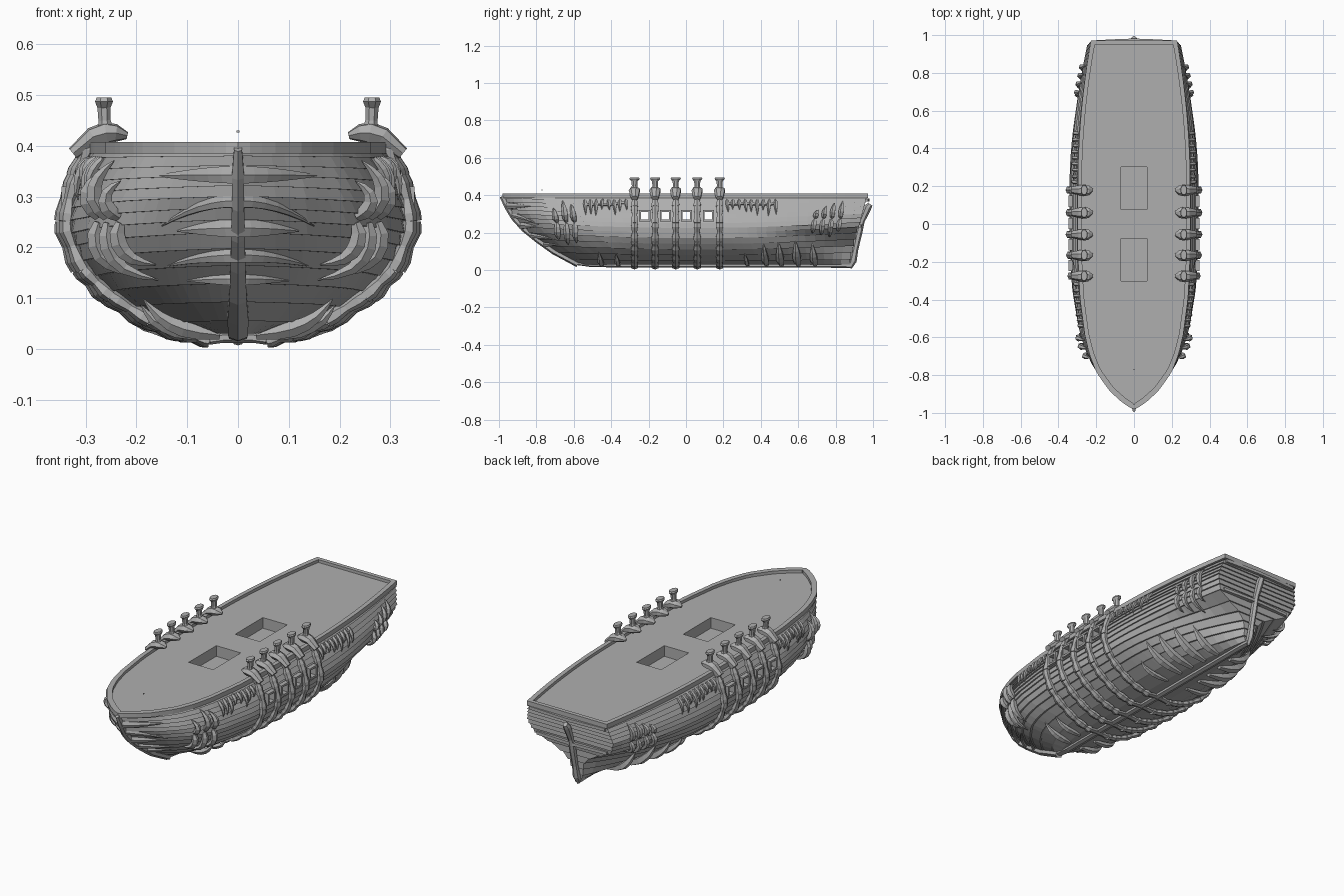
import bpy, bmesh, math, random
from mathutils import Vector, Matrix

if "Cube" in bpy.data.objects:
    bpy.data.objects.remove(bpy.data.objects["Cube"])

random.seed(4)
grey = bpy.data.materials.new("weathered_grey")
grey.diffuse_color = (0.43, 0.43, 0.43, 1)
grey.use_nodes = True
grey.node_tree.nodes["Principled BSDF"].inputs["Base Color"].default_value = grey.diffuse_color


def interp(tab, v):
    if v <= tab[0][0]:
        return tab[0][1]
    for (a, p), (b, q) in zip(tab, tab[1:]):
        if v <= b:
            return p + (q - p) * (v - a) / (b - a)
    return tab[-1][1]


# Hull lines: beam, bow and stern position, stern fullness by height; bow fullness by length
BEAM = [(.02, 0), (.03, .06), (.045, .13), (.07, .19), (.12, .265), (.17, .31), (.24, .336), (.3, .326), (.4, .286)]
BOW = [(.02, -.54), (.03, -.57), (.1, -.70), (.2, -.84), (.3, -.93), (.4, -.975)]
STERN = [(.03, .87), (.22, .91), (.24, .925), (.4, .965)]
TRANSOM = [(.03, .15), (.12, .12), (.18, .3), (.22, .62), (.3, .74), (.4, .76)]
FULL = [(0, 0), (.02, .2), (.05, .42), (.1, .66), (.15, .79), (.2, .87), (.3, .96), (.42, 1)]
DECK = .393


def width(s, z):
    k = max(0, (s - .6) / .4) ** 2
    return interp(BEAM, z) * interp(FULL, s) * (1 - (1 - interp(TRANSOM, z)) * k)


def hull_y(s, z):
    a = interp(BOW, z)
    return a + s * (interp(STERN, z) - a)


def skin(y, z, off=0.0):
    """Point on the starboard hull, pushed out along the section normal."""
    def w(zz):
        a = interp(BOW, zz)
        return width(min(1, max(0, (y - a) / (interp(STERN, zz) - a))), zz)
    n = Vector((1, 0, -(w(z + .012) - w(z - .012)) / .024)).normalized()
    return Vector((w(z), y, z)) + n * off


def finish(name, bm, mirror=False):
    if mirror:
        dup = bmesh.ops.duplicate(bm, geom=bm.verts[:] + bm.edges[:] + bm.faces[:])["geom"]
        bmesh.ops.scale(bm, vec=(-1, 1, 1), verts=[g for g in dup if isinstance(g, bmesh.types.BMVert)])
    bmesh.ops.recalc_face_normals(bm, faces=bm.faces[:])
    me = bpy.data.meshes.new(name)
    bm.to_mesh(me)
    bm.free()
    me.materials.append(grey)
    ob = bpy.data.objects.new(name, me)
    bpy.context.collection.objects.link(ob)
    return ob


def bridge(bm, rings):
    for a, b in zip(rings, rings[1:]):
        for i in range(len(a)):
            j = (i + 1) % len(a)
            bm.faces.new((a[i], a[j], b[j], b[i]))


def tube(bm, pts, radii, sides=6, ref=(0, 1, 0)):
    """Faceted limb along a path; each radius is (along ref, across ref)."""
    rings = []
    for i, p in enumerate(pts):
        t = (Vector(pts[min(i + 1, len(pts) - 1)]) - Vector(pts[max(i - 1, 0)])).normalized()
        b = t.cross(Vector(ref)).normalized()
        a = b.cross(t)
        ra, rb = radii[i]
        ang = [2 * math.pi * (k + .5) / sides for k in range(sides)]
        rings.append([bm.verts.new(Vector(p) + a * ra * math.cos(q) + b * rb * math.sin(q)) for q in ang])
    bridge(bm, rings)
    bm.faces.new(rings[0])
    bm.faces.new(rings[-1][::-1])


def box(bm, c, size):
    m = Matrix.Translation(c) @ Matrix.Diagonal((*size, 1))
    bmesh.ops.create_cube(bm, size=1, matrix=m)


# Hull with lapped strakes and a flat deck
N = 44
levels = [.03, .05, .08, .11, .14, .17, .2, .225, .25, .275, .3, .325, .35, .375, DECK]


def hull_row(bm, z0, off):
    right = []
    for i in range(N + 1):
        s = (i / N) ** 1.4 if i < N else 1
        z = z0 + .03 * (2 * s - 1) ** 2 * max(0, math.sin(math.pi * (z0 - .03) / (DECK - .03)))
        y = hull_y(s, z) + off * (2 * s - 1)
        right.append((width(s, z) + off * min(1, s * 12), y, z))
    pts = right + [(-x, y, z) for x, y, z in right[:0:-1]]
    return [bm.verts.new(p) for p in pts]


bm = bmesh.new()
rows = []
for z0, z1 in zip(levels, levels[1:]):
    rows += [hull_row(bm, z0, .007), hull_row(bm, z1, 0)]
bridge(bm, rows)
bm.faces.new(rows[0])
bm.faces.new(rows[-1][::-1])
hull = finish("hull", bm)

# Cut hatches and gun ports
RIBS = [-.275, -.165, -.055, .06, .18]
PORTS = [(a + b) / 2 for a, b in zip(RIBS, RIBS[1:])]
bm = bmesh.new()
for y in (-.19, .19):
    box(bm, (0, y, DECK), (.14, .225, .11))
for y in PORTS:
    box(bm, (0, y, .29), (1, .04, .04))
cutter = finish("opening_cutter", bm)
cutter.hide_render = True
mod = hull.modifiers.new("openings", "BOOLEAN")
mod.object, mod.operation, mod.solver = cutter, "DIFFERENCE", "EXACT"
bpy.context.view_layer.objects.active = hull
bpy.ops.object.modifier_apply(modifier=mod.name)
bpy.data.objects.remove(cutter)

# Raised rail around the deck
bm = bmesh.new()
rings = []
for off, z in ((.009, .385), (.009, .408), (-.012, .408), (-.012, .385)):
    side = []
    for i in range(N + 1):
        s = (i / N) ** 1.4
        side.append((max(0, width(s, DECK) + off) if i else 0, hull_y(s, DECK) + off * (2 * s - 1), z))
    rings.append([bm.verts.new(p) for p in side + [(-x, y, zz) for x, y, zz in side[:0:-1]]])
bridge(bm, rings + rings[:1])
finish("deck_rail", bm)

# Port frames
bm = bmesh.new()
for y in PORTS:
    for d in (-.025, .025):
        box(bm, (.337, y + d, .29), (.022, .01, .06))
        box(bm, (.337, y, .29 + d), (.022, .06, .01))
finish("port_frames", bm, True)

# Jointed bone ribs around the midship
joints = [.03, .042, .068, .115, .165, .25, .335, .4]
bm = bmesh.new()
for y in RIBS:
    tube(bm, [(-.001, y, .022), (.03, y, .022), skin(y, .03, .012)], [(.017, .01)] * 3)
    for a, b in zip(joints, joints[1:]):
        pts = [skin(y, a + (b - a) * t, .013) for t in (0, .18, .5, .82, 1)]
        tube(bm, pts, [(w, w * .72) for w in (.021, .022, .015, .021, .019)])
finish("bone_ribs", bm, True)

# Knuckle and flared post topping each rib
bm = bmesh.new()
for y in RIBS:
    tube(bm, [(.218, y, .42), (.24, y, .425), (.26, y, .425), (.285, y, .418), (.325, y, .385)],
         [(.008, .007), (.028, .018), (.032, .023), (.029, .02), (.02, .013)], 7)
    tube(bm, [(.26, y, .425), (.263, y, .45), (.264, y, .475), (.264, y, .487), (.264, y, .495)],
         [(.021, .018), (.016, .013), (.018, .014), (.03, .019), (.026, .016)], 8)
finish("rib_posts", bm, True)


def claw(bm, y0, z0, y1, z1, r, off=.008):
    """Curved spike lying on the hull, blunt at the first end."""
    pts, rad = [], []
    for i in range(7):
        t = i / 6
        pts.append(skin(y0 + (y1 - y0) * t, z0 + (z1 - z0) * t, off * (.4 + 1.8 * math.sin(math.pi * t))))
        k = (.55, .9, 1, .9, .7, .42, .06)[i] * r
        rad.append((k, k * .9))
    tube(bm, pts, rad, 5)


# Large claws at bow and stern quarters
bm = bmesh.new()
for y, a, b in ((-.69, .17, .33), (-.64, .14, .37), (-.595, .15, .35)):
    claw(bm, y, .26, y - .02, b, .018, .013)
    claw(bm, y, .25, y + .01, a, .019, .013)
finish("bow_claws", bm, True)
bm = bmesh.new()
for y, a, b in ((.69, .2, .32), (.735, .19, .34), (.78, .18, .36), (.825, .21, .37)):
    claw(bm, y, .28, y + .015, b, .015, .009)
    claw(bm, y, .27, y - .015, a, .015, .009)
finish("stern_claws", bm, True)

# Claws gripping the bottom of the hull
bm = bmesh.new()
for y, z, r in ((-.45, .1, .018), (-.36, .09, .016), (.33, .09, .015), (.43, .14, .022),
                (.51, .15, .024), (.6, .16, .025), (.69, .145, .022)):
    claw(bm, y, .03, y - .015, z, r, .008)
finish("bottom_claws", bm, True)

# Hanging fangs below the rail
bm = bmesh.new()
for y0, y1, n in ((-.54, -.32, 8), (.22, .48, 9)):
    ys = [y0 + (y1 - y0) * i / (n - 1) for i in range(n)]
    tube(bm, [skin(y, .352 + random.uniform(-.006, .006), .008) for y in ys],
         [(.008, .007)] * n, 5, (0, 0, 1))
    for y in ys:
        claw(bm, y, .375, y + random.uniform(-.008, .008), random.uniform(.285, .325), .011, .007)
finish("side_fangs", bm, True)

# Stem post, keel and stern bone
bm = bmesh.new()
stem = [(z, interp(BOW, z)) for z in (.395, .34, .28, .22, .16, .1, .06, .03)]
tube(bm, [(0, y - .008, z) for z, y in stem], [(w, .016) for w in (.009, .014, .014, .016, .017, .02, .024, .022)],
     6, (1, 0, 0))
finish("stem_post", bm)
bm = bmesh.new()
tube(bm, [(0, -.58, .034), (0, -.5, .026), (0, .1, .024), (0, .84, .025), (0, .885, .022)],
     [(.018, .008), (.02, .011), (.02, .011), (.018, .013), (.016, .012)], 6, (1, 0, 0))
finish("keel", bm)
bm = bmesh.new()
tube(bm, [(0, .985, .352), (0, .972, .335), (0, .94, .26), (0, .925, .2), (0, .905, .11), (0, .893, .05), (0, .875, .012)],
     [(.012, .014), (.019, .02), (.014, .015), (.016, .018), (.014, .016), (.017, .02), (.01, .012)], 6, (1, 0, 0))
finish("rudder_bone", bm)

# Pointed bone plates crossing the stem
bm = bmesh.new()
inverse = [(f, s) for s, f in FULL]
for z0, w, droop, r in ((.343, .16, .002, .02), (.292, .15, .05, .015), (.238, .12, .006, .021),
                        (.185, .14, .022, .017), (.138, .1, .004, .015)):
    pts, rad = [], []
    for i in range(-6, 7):
        u = i / 6
        z = z0 - droop * u * u
        s = interp(inverse, min(1, w * abs(u) / interp(BEAM, z)))
        pts.append((w * u, hull_y(s, z) - .008, z))
        k = r * (1 - .93 * abs(u) ** 1.6)
        rad.append((k, k * .7))
    tube(bm, pts, rad, 6, (0, 0, 1))
finish("bow_bone_plates", bm)

# Beams across the transom
bm = bmesh.new()
for z, w in ((.235, .2), (.375, .215)):
    y = interp(STERN, z) + .006
    tube(bm, [(-w, y, z), (-w / 2, y + .006, z), (0, y + .01, z), (w / 2, y + .006, z), (w, y, z)],
         [(.011, .01)] * 5, 4, (0, 0, 1))
finish("transom_beams", bm)

# Tiny stud above the foredeck
bm = bmesh.new()
box(bm, (0, -.77, .428), (.005, .005, .004))
finish("foredeck_stud", bm)
